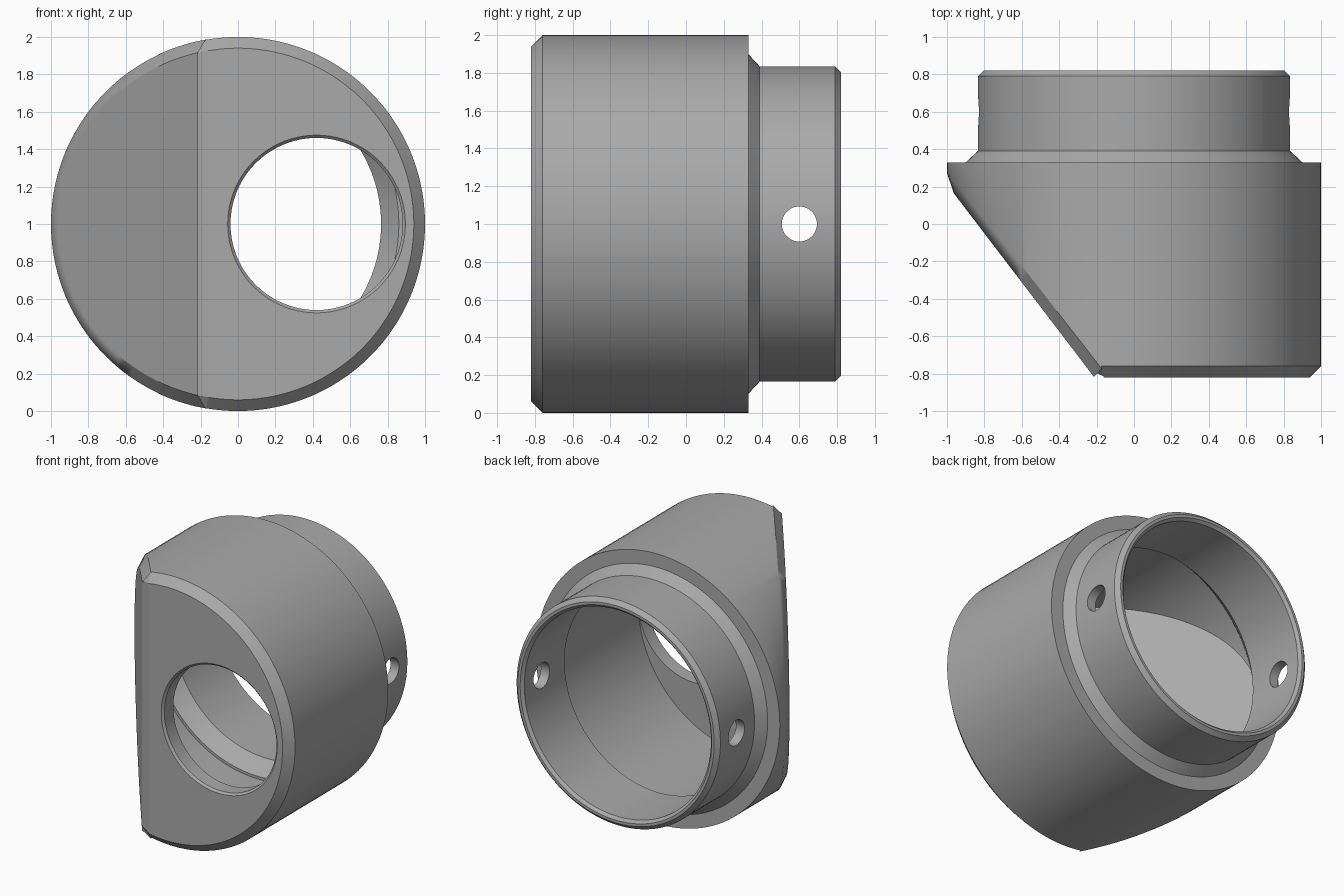
import bpy, bmesh, math
from mathutils import Vector, Matrix

cube = bpy.data.objects.get("Cube")
if cube:
    bpy.data.objects.remove(cube, do_unlink=True)

grey = bpy.data.materials.new("mid grey")
grey.use_nodes = True
grey.diffuse_color = (0.4, 0.4, 0.4, 1)
grey.node_tree.nodes["Principled BSDF"].inputs["Base Color"].default_value = (0.4, 0.4, 0.4, 1)

AXIS_Z = 1.0
FRONT = -0.82
WALL = 0.12
SLANT_POINT = Vector((-0.212, FRONT, AXIS_Z))
SLANT_NORMAL = Vector((-0.795, -0.607, 0)).normalized()


def lathe(profile, steps=128, x=0.0):
    """Closed solid turned about the y direction from (radius, y) points."""
    bm = bmesh.new()
    rings = []
    for r, y in profile:
        angles = [2 * math.pi * (i + 0.5) / steps for i in range(steps)]
        rings.append([bm.verts.new((x + r * math.cos(a), y, AXIS_Z + r * math.sin(a))) for a in angles])
    for a, b in zip(rings, rings[1:]):
        for i in range(steps):
            j = (i + 1) % steps
            bm.faces.new((a[i], a[j], b[j], b[i]))
    bm.faces.new(rings[0])
    bm.faces.new(rings[-1])
    bmesh.ops.recalc_face_normals(bm, faces=bm.faces)
    return bm


def slice_off(bm, inset):
    """Remove the slanted front right corner and close the cut."""
    geom = bm.verts[:] + bm.edges[:] + bm.faces[:]
    cut = bmesh.ops.bisect_plane(bm, geom=geom, plane_co=SLANT_POINT - SLANT_NORMAL * inset,
                                 plane_no=SLANT_NORMAL, clear_outer=True)
    edges = [e for e in cut["geom_cut"] if isinstance(e, bmesh.types.BMEdge)]
    bmesh.ops.contextual_create(bm, geom=edges)
    bmesh.ops.recalc_face_normals(bm, faces=bm.faces)


def finish(bm, name):
    mesh = bpy.data.meshes.new(name)
    bm.to_mesh(mesh)
    bm.free()
    mesh.materials.append(grey)
    obj = bpy.data.objects.new(name, mesh)
    bpy.context.collection.objects.link(obj)
    return obj


# Outer shell: wide body, sloped collar and neck
bm = lathe([(1, FRONT), (1, 0.33), (0.9, 0.33), (0.835, 0.39), (0.835, 0.79), (0.805, 0.82)])
slice_off(bm, 0)

# Chamfer round the front face and the slanted face
flat = [f for f in bm.faces if f.normal.y < -0.9 or f.normal.dot(SLANT_NORMAL) > 0.999]
rim = list({e for f in flat for e in f.edges})
bmesh.ops.bevel(bm, geom=rim, offset=0.06, offset_type='OFFSET', segments=1,
                profile=0.5, affect='EDGES', clamp_overlap=False)
housing = finish(bm, "housing")

# Inner cavity: wide chamber, lip, cone and neck bore
bm = lathe([(0.88, FRONT + WALL), (0.88, 0.23), (0.86, 0.23), (0.765, 0.33),
            (0.765, 0.80), (0.805, 0.84)])
slice_off(bm, WALL)
cavity = finish(bm, "cavity_cutter")

# Off-centre front opening with a fine chamfer
opening = finish(lathe([(0.485, FRONT - 0.01), (0.46, FRONT + 0.015), (0.46, FRONT + 0.3)],
                       x=0.42), "opening_cutter")

# Cross hole through both sides of the neck
bm = bmesh.new()
bmesh.ops.create_cone(bm, cap_ends=True, segments=48, radius1=0.093, radius2=0.093, depth=2.4,
                      matrix=Matrix.Translation((0, 0.6, AXIS_Z)) @ Matrix.Rotation(math.pi / 2, 4, 'Y'))
pin_hole = finish(bm, "pin_hole_cutter")

bpy.ops.object.select_all(action='DESELECT')
housing.select_set(True)
bpy.context.view_layer.objects.active = housing
for cutter in (cavity, opening, pin_hole):
    mod = housing.modifiers.new(cutter.name, 'BOOLEAN')
    mod.operation = 'DIFFERENCE'
    mod.solver = 'EXACT'
    mod.object = cutter
    bpy.ops.object.modifier_apply(modifier=mod.name)
    bpy.data.objects.remove(cutter, do_unlink=True)

bpy.ops.object.shade_smooth_by_angle(angle=math.radians(30))
weighted = housing.modifiers.new("even_shading", 'WEIGHTED_NORMAL')
weighted.keep_sharp = True
